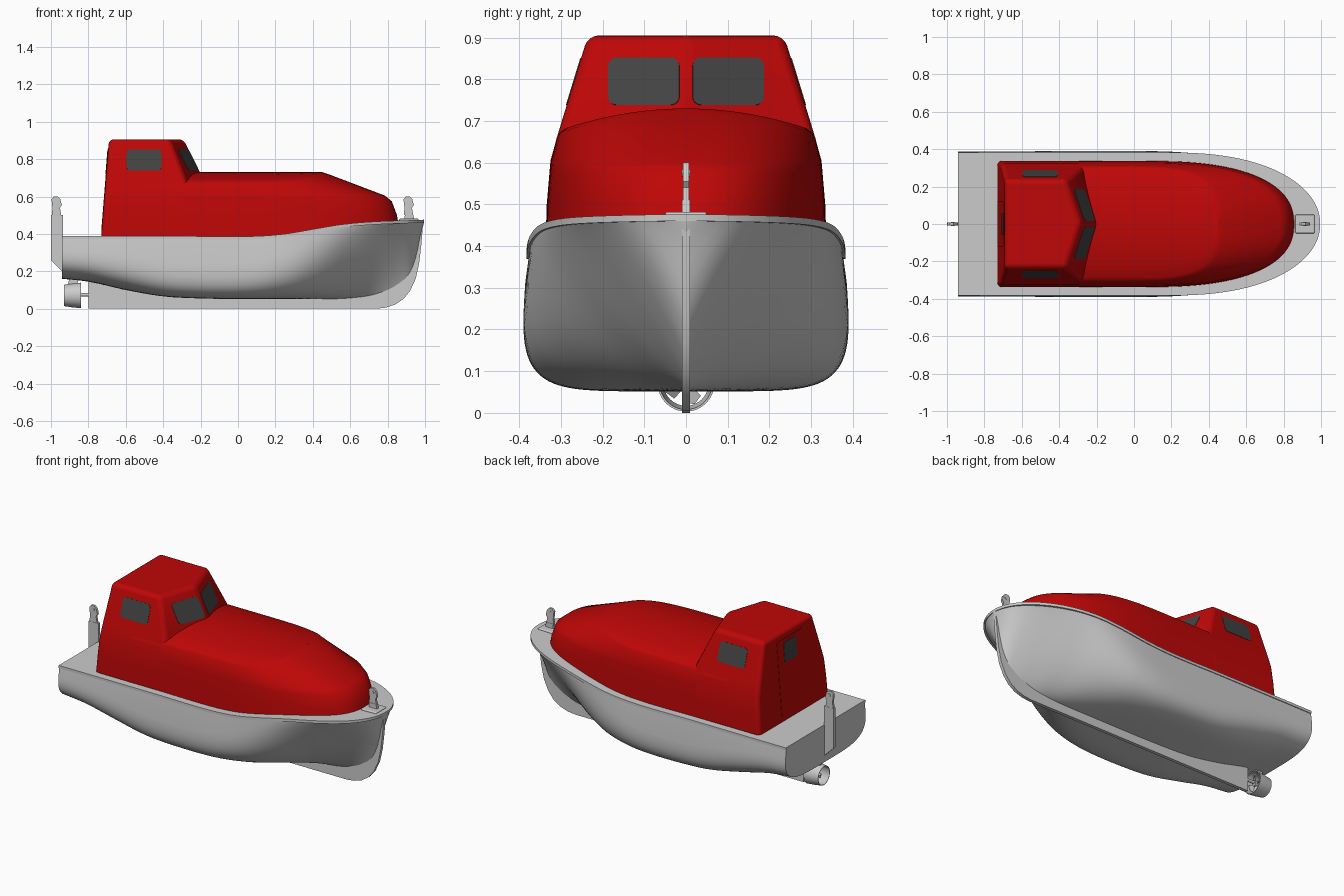
import bpy, bmesh
from math import sin, cos, pi
from mathutils import Vector, Matrix

if "Cube" in bpy.data.objects:
    bpy.data.objects.remove(bpy.data.objects["Cube"])


def mat(name, col):
    m = bpy.data.materials.new(name)
    m.diffuse_color = (*col, 1)
    m.use_nodes = True
    m.node_tree.nodes["Principled BSDF"].inputs["Base Color"].default_value = m.diffuse_color
    return m


RED = mat("red_paint", (0.52, 0.002, 0.002))
GLASS = mat("dark_glass", (0.055, 0.055, 0.055))


def finish(name, bm, material=None, bevel=0, limit=30):
    bmesh.ops.remove_doubles(bm, verts=bm.verts, dist=0.0002)
    bmesh.ops.recalc_face_normals(bm, faces=bm.faces)
    me = bpy.data.meshes.new(name)
    bm.to_mesh(me)
    bm.free()
    ob = bpy.data.objects.new(name, me)
    bpy.context.collection.objects.link(ob)
    if material:
        me.materials.append(material)
    bpy.ops.object.select_all(action='DESELECT')
    ob.select_set(True)
    bpy.context.view_layer.objects.active = ob
    bpy.ops.object.shade_smooth_by_angle(angle=0.6)
    if bevel:
        b = ob.modifiers.new("bevel", 'BEVEL')
        b.limit_method = 'ANGLE'
        b.width, b.segments, b.angle_limit = bevel, 4, limit * pi / 180
        b.harden_normals = True
    return ob


def loft(name, rings, caps=True, wrap=False, closed=True, **kw):
    bm = bmesh.new()
    vs = [[bm.verts.new(p) for p in r] for r in rings]
    n = len(vs[0])
    pairs = list(zip(vs, vs[1:])) + ([(vs[-1], vs[0])] if wrap else [])
    for a, b in pairs:
        for i in range(n if closed else n - 1):
            j = (i + 1) % n
            bm.faces.new((a[i], a[j], b[j], b[i]))
    if caps:
        bm.faces.new(vs[0])
        bm.faces.new(vs[-1])
    return finish(name, bm, **kw)


def prism(name, pts, vec, **kw):
    pts, vec = [Vector(p) for p in pts], Vector(vec)
    return loft(name, [pts, [p + vec for p in pts]], **kw)


def plate(name, xz, t, **kw):
    return prism(name, [(x, -t / 2, z) for x, z in xz], (0, t, 0), **kw)


def lathe_x(name, prof, z, n=32, **kw):
    return loft(name, [[(x, r * cos(2 * pi * i / n), z + r * sin(2 * pi * i / n))
                        for i in range(n)] for x, r in prof], **kw)


def curve(tab):
    # smooth Hermite interpolation through a table of (x, value)
    xs, ys = zip(*tab)
    d = [(b - a) / (q - p) for a, b, p, q in zip(ys, ys[1:], xs, xs[1:])]
    m = [d[0]] + [(a + b) / 2 for a, b in zip(d, d[1:])] + [d[-1]]

    def f(x):
        i = max(k for k in range(len(xs) - 1) if x >= xs[k] or k == 0)
        h = xs[i + 1] - xs[i]
        t = min(1, max(0, (x - xs[i]) / h))
        return (ys[i] * (1 + 2 * t) * (1 - t) ** 2 + ys[i + 1] * t * t * (3 - 2 * t)
                + h * (m[i] * t * (1 - t) ** 2 - m[i + 1] * t * t * (1 - t)))
    return f


# Hull: lofted superellipse stations, boxy amidships and hollow V-shaped at the bow
TIP = 0.995
bottom = curve([(-.94, .16), (-.8, .145), (-.6, .10), (-.4, .066), (-.2, .055), (.3, .052),
                (.6, .055), (.75, .07), (.85, .105), (.92, .17), (.955, .27), (.975, .38), (TIP, .462)])
sheer = curve([(-.94, .388), (-.3, .388), (.1, .388), (.25, .4), (.4, .425), (.55, .45),
               (.7, .464), (TIP, .476)])
power = curve([(-.94, 4.5), (-.6, 5), (-.3, 6.5), (.05, 6), (.25, 4), (.4, 2.5), (.55, 1.55),
               (.7, 1.1), (.85, .9), (.94, .9), (TIP, 1)])


def half_width(x):
    return .376 * (1 - max(0, (x - .2) / (TIP - .2)) ** 2.3 + 1e-9) ** .5


xs = [-.94 + 1.14 * i / 24 for i in range(24)] + [.2 + (TIP - .2) * sin(pi / 2 * i / 32) for i in range(33)]
rings = []
for x in xs:
    w, zb, zt, n = half_width(x), bottom(x), sheer(x) - .006, power(x)
    half = []
    for i in range(25):
        a = pi / 2 * i / 24
        f = 1 - max(0, cos(a)) ** (2 / n)
        y = w * sin(a) ** (2 / n) * (1 + .04 * sin(pi * f ** .8) * min(1, n / 5))
        half.append((x, y, zb + (zt - zb) * f))
    rings.append([(p[0], -p[1], p[2]) for p in half[:0:-1]] + half)
hull = loft("hull", rings, caps=False, closed=False)
prism("transom", rings[0], (.004, 0, 0))

# Deck with a slim rubbing rail
deck = []
for x in xs:
    w, z = half_width(x) + .006, sheer(x)
    deck.append([(x, -w, z - .016), (x, -w, z), (x, 0, z), (x, w, z), (x, w, z - .016)])
loft("deck", deck)

# Keel and stem
stem = [(.74, 0), (.79, .006), (.84, .022), (.885, .052), (.92, .095), (.95, .16), (.968, .24),
        (.98, .34), (.99, .462)]
inner = [(.95, .44), (.94, .3), (.9, .2), (.82, .12), (.7, .09), (-.4, .09), (-.6, .12), (-.8, .16)]
plate("keel", [(-.8, 0)] + stem + inner, .02)


# Planes of the wheelhouse faces
def back_x(z):
    return -.69 - .08 * (.905 - z)


def side_y(z):
    return .235 + .306 * (.905 - z)


def front_x(y, z):
    return -.287 + .5 * (.905 - z) - .332 * abs(y)


# Canopy body: plan outlines stacked upward, then an arched roof
def outline(z, drop, xf, x0, w, n, ys=1):
    half = []
    for i in range(41):
        if i < 13:
            x, y = -.5 + (x0 + .5) * i / 12, w
        else:
            a = pi / 2 * (i - 12) / 28
            x = x0 + (xf - x0) * sin(a) ** (2 / n)
            y = w * max(0, cos(a)) ** (2 / n)
        y *= ys
        half.append((x, y, z - drop * (y / w) ** 2))
    return half + [(x, -y, z) for x, y, z in half[-2::-1]]


layers = [outline(.37, 0, .872, .1, .337, 2.4), outline(.5, 0, .85, .1, .333, 2.4),
          outline(.575, 0, .822, .1, .327, 2.4), outline(.605, 0, .785, .08, .324, 2.45),
          outline(.715, .055, .495, .0, .310, 2.9), outline(.722, .05, .475, 0, .303, 3)]
layers += [outline(.73, .047, .45, 0, .288, 3, s) for s in (1, .75, .5, .25, 0)]
loft("canopy", layers, caps=False, material=RED)


# Wheelhouse with raked V-shaped front, running down to the deck at the back
def house_ring(z, s=None):
    zf = max(z, .675)
    b, s, c = back_x(z), s or side_y(z), front_x(side_y(zf), zf)
    return [(b, -s, z), (c, -s, z), (front_x(0, zf), 0, z), (c, s, z), (b, s, z)]


loft("wheelhouse", [house_ring(.37, .338), house_ring(.5, .334), house_ring(.605, .325),
                    house_ring(.675), house_ring(.905)], material=RED, bevel=.025)


# Rounded panels lying on the wheelhouse faces
def panel(name, a0, a1, b0, b1, place, material, r=.02, t=.004):
    pts = []
    for k, (cx, cy) in enumerate([(a1 - r, b1 - r), (a0 + r, b1 - r), (a0 + r, b0 + r), (a1 - r, b0 + r)]):
        for i in range(6):
            a = pi / 2 * (k + i / 5)
            pts.append(Vector(place(cx + r * cos(a), cy + r * sin(a))))
    nrm = (pts[6] - pts[0]).cross(pts[12] - pts[6]).normalized()
    prism(name, [p - nrm * t / 2 for p in pts], nrm * t, material=material)


for s, tag in ((1, "port"), (-1, "starboard")):
    panel("side_window_" + tag, -.595, -.41, .738, .85, lambda a, z: (a, s * side_y(z), z), GLASS)
    panel("front_window_" + tag, .016, .186, .738, .852, lambda a, z: (front_x(a, z), s * a, z), GLASS)
panel("rear_door", -.12, .12, .42, .86, lambda a, z: (back_x(z), a, z), RED, .012, .004)
panel("door_window", -.06, .06, .72, .84, lambda a, z: (back_x(z), a, z), GLASS, .015, .008)

# Propeller, shaft, steering nozzle and rudder
lathe_x("nozzle", [(-.93, .057), (-.89, .063), (-.84, .068), (-.84, .063), (-.89, .059), (-.93, .054)],
        .071, caps=False, wrap=True)
lathe_x("propeller_shaft", [(-.79, .009), (-.87, .009)], .075, n=16)
lathe_x("propeller_hub", [(-.85, .016), (-.885, .016), (-.91, .006)], .07, n=20)
for k in range(4):
    turn = Matrix.Rotation(pi / 2 * k + .4, 4, 'X')
    blade = [(-.875, -.008, .01), (-.885, -.022, .04), (-.87, 0, .053), (-.855, .022, .04), (-.865, .008, .01)]
    prism(f"propeller_blade_{k + 1}", [turn @ Vector(p) + Vector((0, 0, .07)) for p in blade], (.004, 0, 0))
plate("nozzle_bracket", [(-.91, .125), (-.86, .125), (-.85, .17), (-.9, .17)], .02)


# Lifting posts and release hooks
def hook(name, x, z):
    plate(name, [(x - .025, z), (x + .025, z), (x + .018, z + .04), (x + .028, z + .055), (x + .02, z + .085),
                 (x + .005, z + .1), (x - .015, z + .1), (x - .027, z + .085), (x - .022, z + .04)], .014)
    bpy.ops.mesh.primitive_cylinder_add(vertices=16, radius=.009, depth=.02,
                                        location=(x, 0, z + .075), rotation=(pi / 2, 0, 0))
    bpy.context.object.name = name + "_pin"


plate("stern_post", [(-1, .26), (-.94, .2), (-.935, .2), (-.935, .5), (-1, .5)], .016)
hook("stern_hook", -.97, .5)
prism("bow_pad", [(.862, -.05, .46), (.965, -.05, .46), (.965, .05, .46), (.862, .05, .46)],
      (0, 0, .022), bevel=.006)
plate("bow_post", [(.885, .47), (.945, .47), (.935, .51), (.895, .51)], .018)
hook("bow_hook", .912, .5)
